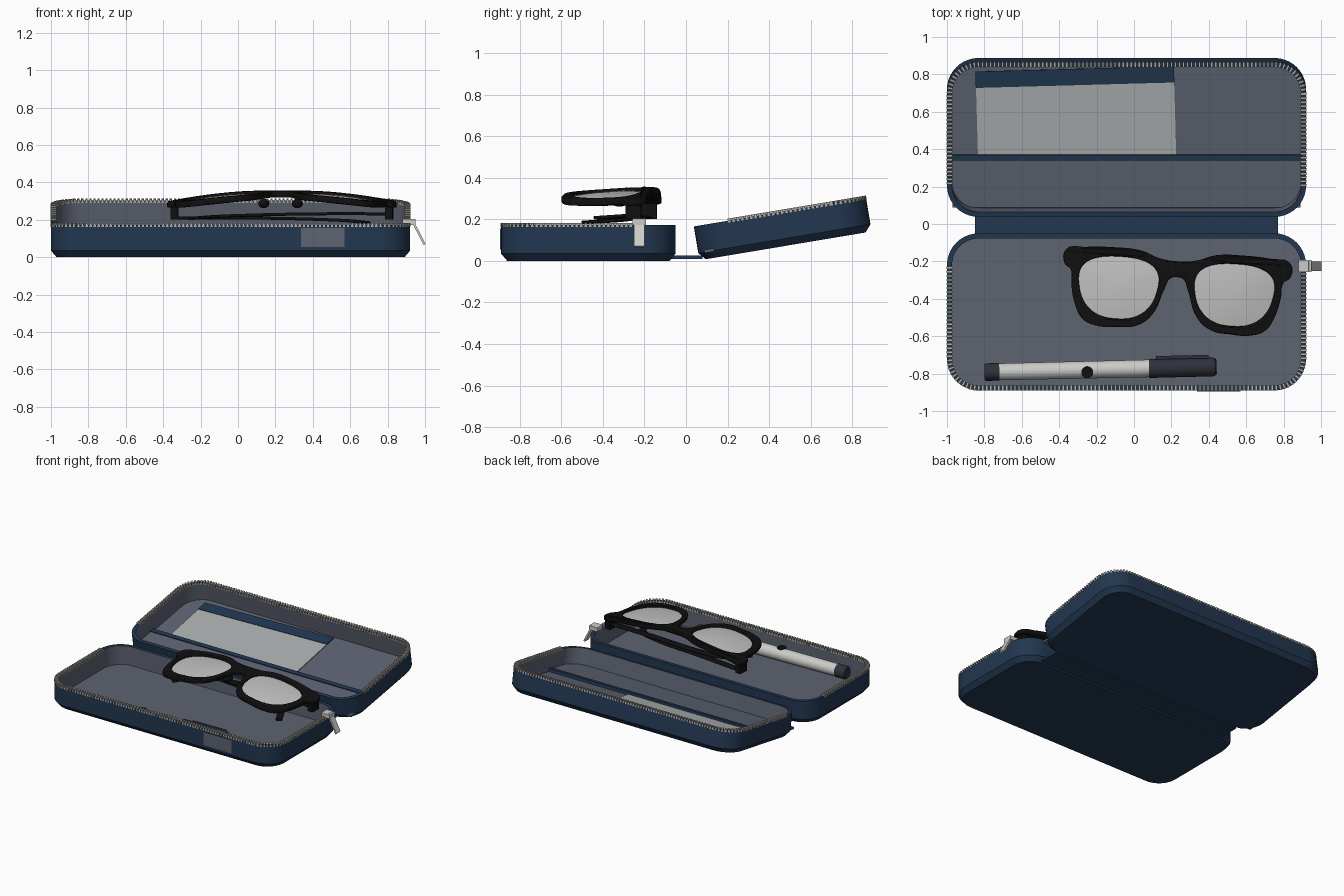
import bpy, bmesh, math
from mathutils import Matrix, Vector

if "Cube" in bpy.data.objects:
    bpy.data.objects.remove(bpy.data.objects["Cube"])


def material(name, r, g, b):
    m = bpy.data.materials.new(name)
    m.use_nodes = True
    m.diffuse_color = (r, g, b, 1)
    m.node_tree.nodes["Principled BSDF"].inputs["Base Color"].default_value = (r, g, b, 1)
    return m


navy = material("navy", 0.016, 0.038, 0.082)
lining = material("slate lining", 0.11, 0.125, 0.165)
black = material("black", 0.005, 0.005, 0.005)
lens_grey = material("lens grey", 0.55, 0.55, 0.56)
cloth_grey = material("cloth grey", 0.41, 0.43, 0.43)
charcoal = material("charcoal", 0.03, 0.03, 0.045)
zip_beige = material("zip beige", 0.45, 0.43, 0.38)
silver = material("silver", 0.6, 0.6, 0.58)

T = Matrix.Translation


def R(deg, axis):
    return Matrix.Rotation(math.radians(deg), 4, axis)


def finish(name, mesh, mats, M=Matrix(), smooth=True):
    for m in mats:
        mesh.materials.append(m)
    mesh.transform(M)
    ob = bpy.data.objects.new(name, mesh)
    bpy.context.collection.objects.link(ob)
    if smooth:
        bpy.ops.object.select_all(action="DESELECT")
        ob.select_set(True)
        bpy.context.view_layer.objects.active = ob
        bpy.ops.object.shade_smooth_by_angle(angle=math.radians(35))
    return ob


def from_bm(name, bm, mats, M=Matrix(), smooth=True):
    bmesh.ops.recalc_face_normals(bm, faces=bm.faces)
    mesh = bpy.data.meshes.new(name)
    bm.to_mesh(mesh)
    bm.free()
    return finish(name, mesh, mats, M, smooth)


def box(name, centre, size, mat, M=Matrix()):
    bm = bmesh.new()
    bmesh.ops.create_cube(bm, size=1, matrix=T(centre) @ Matrix.Diagonal((*size, 1)))
    return from_bm(name, bm, [mat], M, False)


def curve_mesh(name, splines, dims, extrude, bevel, cyclic, tilt=0):
    cu = bpy.data.curves.new(name, "CURVE")
    cu.dimensions = dims
    cu.extrude, cu.bevel_depth, cu.bevel_resolution = extrude, bevel, 2
    cu.resolution_u = 6
    if dims == "2D":
        cu.fill_mode = "BOTH"
    else:
        cu.use_fill_caps = True
    for pts in splines:
        s = cu.splines.new("BEZIER")
        s.bezier_points.add(len(pts) - 1)
        s.use_cyclic_u = cyclic
        for p, co in zip(s.bezier_points, pts):
            p.co = (*co, 0) if len(co) == 2 else co
            p.handle_left_type = p.handle_right_type = "AUTO"
            p.tilt = tilt
    ob = bpy.data.objects.new(name, cu)
    bpy.context.collection.objects.link(ob)
    dg = bpy.context.evaluated_depsgraph_get()
    mesh = bpy.data.meshes.new_from_object(ob.evaluated_get(dg))
    bpy.data.objects.remove(ob)
    mesh.materials.clear()
    return mesh


# --- case halves ---
HX, HY, RAD, WALL = 0.96, 0.42, 0.17, 0.027


def outline(inset):
    pts, r = [], RAD - inset
    for k, (sx, sy) in enumerate([(1, 1), (-1, 1), (-1, -1), (1, -1)]):
        for i in range(11):
            a = math.pi / 2 * (k + i / 10)
            pts.append(Vector((sx * (HX - RAD) + r * math.cos(a),
                               sy * (HY - RAD) + r * math.sin(a))))
    return pts


def tray(name, h, M):
    bm = bmesh.new()
    bands = [(0.03, 0), (0, 0.035), (0, h), (WALL, h), (WALL, 0.03)]
    loops = [[bm.verts.new((p.x, p.y, z)) for p in outline(i)] for i, z in bands]
    for b in range(len(loops) - 1):
        lo, hi = loops[b], loops[b + 1]
        for i in range(len(lo)):
            j = (i + 1) % len(lo)
            f = bm.faces.new((lo[i], lo[j], hi[j], hi[i]))
            f.material_index = int(b == 3)
    bm.faces.new(loops[0][::-1])
    bm.faces.new(loops[-1]).material_index = 1
    return from_bm(name, bm, [navy, lining], M)


def zip_teeth(name, h, M, side, limit):
    # evenly spaced teeth along the rim, left out near the hinge
    bm = bmesh.new()
    pts = outline(WALL / 2)
    pitch, carry = 0.0215, 0.0
    for i, a in enumerate(pts):
        d = pts[(i + 1) % len(pts)] - a
        length = d.length
        ang = math.atan2(d.y, d.x)
        while carry < length:
            p = a + d * (carry / length)
            if p.y * side > limit:
                bmesh.ops.create_cube(bm, size=1, matrix=T((p.x, p.y, h)) @ Matrix.Rotation(ang, 4, "Z")
                                      @ Matrix.Diagonal((0.012, 0.03, 0.02, 1)))
            carry += pitch
        carry -= length
    return from_bm(name, bm, [zip_beige], M, False)


base_M = T((-0.04, -0.47, 0))
lid_M = T((-0.04, 0.065, 0.003)) @ R(9.5, "X") @ T((0, HY, 0))
tray("case_base", 0.172, base_M)
tray("case_lid", 0.165, lid_M)
zip_teeth("base_zip_teeth", 0.172, base_M, -1, -0.25)
zip_teeth("lid_zip_teeth", 0.165, lid_M, 1, -0.25)
box("hinge_strip", (-0.04, 0, 0.018), (1.62, 0.16, 0.018), navy)
box("front_patch", (0.453, -0.891, 0.105), (0.235, 0.008, 0.1), lining)

# --- zip pull ---
box("zip_slider", (0.915, -0.225, 0.188), (0.07, 0.065, 0.03), silver)
box("zip_tab", (0, 0, 0), (0.012, 0.05, 0.15), silver, T((0.963, -0.225, 0.135)) @ R(-27, "Y"))

# --- lid pocket and cleaning cloth ---
box("lid_pocket", (0, -0.255, 0.038), (1.86, 0.27, 0.016), lining, lid_M)
box("pocket_trim", (0, -0.12, 0.041), (1.866, 0.034, 0.022), navy, lid_M)
cloth_M = lid_M @ T((-0.27, 0.095, 0.033)) @ R(1.6, "Z")
box("cleaning_cloth", (0, 0, 0), (1.06, 0.53, 0.006), cloth_grey, cloth_M)
box("cloth_header", (0, 0.222, 0.003), (1.062, 0.088, 0.006), navy, cloth_M)

# --- pen, turned around its own length ---
pen_M = T((-0.18, -0.778, 0.082)) @ R(1.3, "Z") @ R(90, "Y")


def lathe(name, profile, mat):
    bm = bmesh.new()
    rings = [[bm.verts.new((r * math.cos(k * math.pi / 12), r * math.sin(k * math.pi / 12), x))
              for k in range(24)] for x, r in profile]
    for a, b in zip(rings, rings[1:]):
        for k in range(24):
            bm.faces.new((a[k], a[k - 1], b[k - 1], b[k]))
    bm.faces.new(rings[0])
    bm.faces.new(rings[-1])
    return from_bm(name, bm, [mat], pen_M)


lathe("pen_end", [(-0.62, 0.042), (-0.61, 0.047), (-0.54, 0.047)], charcoal)
lathe("pen_body", [(-0.54, 0.045), (0.27, 0.047)], silver)
lathe("pen_cap", [(0.26, 0.051), (0.6, 0.05), (0.615, 0.046), (0.622, 0.036)], charcoal)
box("pen_clip", (-0.015, 0.056, 0.44), (0.03, 0.018, 0.28), charcoal, pen_M)
dot = bmesh.new()
bmesh.ops.create_cone(dot, cap_ends=True, segments=20, radius1=0.032, radius2=0.032, depth=0.008)
from_bm("pen_dot", dot, [black], T((-0.25, -0.792, 0.127)))

# --- glasses: flat outlines bent into a shallow arc ---
glasses_M = T((0.225, -0.36, 0.332)) @ R(-3.7, "Z")


def bend(u, v):
    return 0.06 * v - 0.16 * u * u


def signed_pow(x, e):
    return math.copysign(abs(x) ** e, x)


def lens_shape(side, scale=1.0, n=32):
    pts = []
    for k in range(n):
        a = 2 * math.pi * k / n
        c, s = signed_pow(math.cos(a), 0.8), signed_pow(math.sin(a), 0.8)
        pts.append((side * (0.31 + 0.215 * scale * c * (1 + 0.15 * s)), 0.172 * scale * s))
    return pts


half = [(0.1, 0.165), (0.2, 0.2), (0.35, 0.208), (0.5, 0.2), (0.595, 0.185), (0.6, 0.115),
        (0.565, 0.085), (0.555, 0), (0.53, -0.1), (0.485, -0.175), (0.42, -0.203), (0.3, -0.205),
        (0.2, -0.19), (0.125, -0.13), (0.065, 0.02), (0.04, 0.07)]
rim = [(0, 0.155)] + half + [(0, 0.082)] + [(-u, v) for u, v in reversed(half)]
frame = curve_mesh("frame", [rim, lens_shape(1), lens_shape(-1)], "2D", 0.01, 0.006, True)
for v in frame.vertices:
    v.co.z += bend(v.co.x, v.co.y)
finish("glasses_frame", frame, [black], glasses_M)

for side, label in ((1, "left"), (-1, "right")):
    bm = bmesh.new()
    rings = [[bm.verts.new((u, v, bend(u, v) + 0.012 * (1 - s * s))) for u, v in lens_shape(side, s)]
             for s in (1.02, 0.75, 0.45, 0.15)]
    for a, b in zip(rings, rings[1:]):
        for k in range(len(a)):
            bm.faces.new((a[k], a[k - 1], b[k - 1], b[k]))
    bm.faces.new(rings[-1])
    from_bm(label + "_lens", bm, [lens_grey], glasses_M)

    # hinge block, folded temple and nose pad
    box(label + "_hinge_block", (side * 0.575, 0.145, -0.085), (0.04, 0.075, 0.09), black, glasses_M)
    drop = 0.0 if side > 0 else -0.022
    path = [(side * 0.575, 0.14, -0.1 + drop), (side * 0.2, 0.125, -0.1 + drop),
            (-side * 0.2, 0.1, -0.108 + drop), (-side * 0.36, 0.05, -0.115 + drop),
            (-side * 0.47, -0.1, -0.125 + drop)]
    temple = curve_mesh("temple", [path], "3D", 0.016, 0.008, False, math.pi / 2)
    finish(label + "_temple", temple, [black], glasses_M)
    bm = bmesh.new()
    bmesh.ops.create_uvsphere(bm, u_segments=16, v_segments=10, radius=1)
    from_bm(label + "_nose_pad", bm, [black], glasses_M @ T((side * 0.09, 0.04, -0.045))
            @ Matrix.Diagonal((0.03, 0.04, 0.025, 1)))
